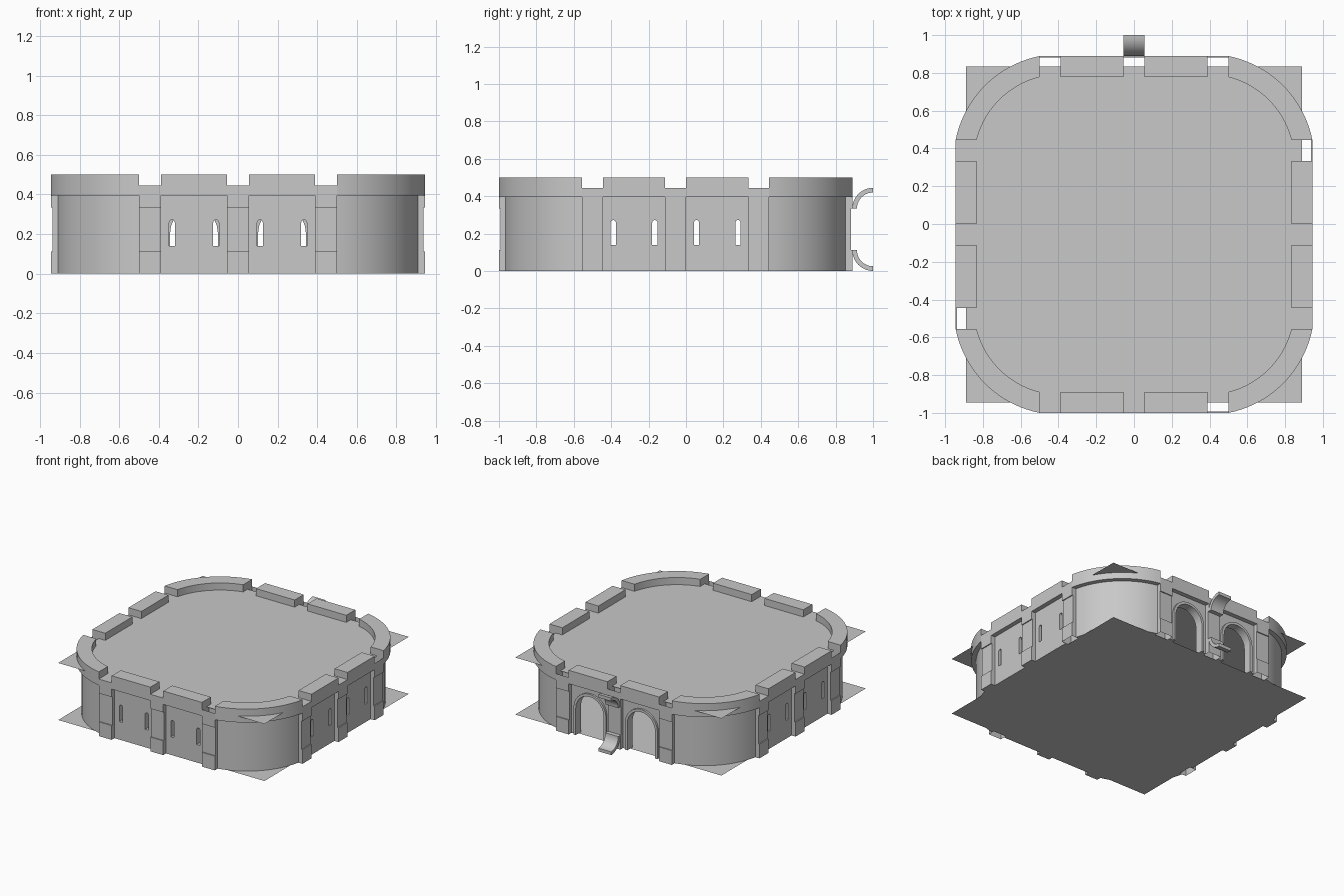
import bpy, bmesh
from math import pi, sin, cos, sqrt, asin
from mathutils import Matrix, Vector

cube = bpy.data.objects.get("Cube")
if cube:
    bpy.data.objects.remove(cube)

U = 1 / 9                 # building module
HALF = 8.5 * U            # half width of the building
CENTRE = Matrix.Translation((0, -U / 2, 0))
RECESS = 0.035            # walls sit behind piers and battlements
DEPTH = 0.05              # wall thickness
DECK = 4 * U
LEDGE = 0.395
TOP = 4.5 * U

stone = bpy.data.materials.new("grey_stone")
stone.use_nodes = True
stone.diffuse_color = (0.58, 0.58, 0.58, 1)
stone.node_tree.nodes["Principled BSDF"].inputs["Base Color"].default_value = (0.58, 0.58, 0.58, 1)


def side_matrix(k):
    return CENTRE @ Matrix.Rotation(k * pi / 2, 4, 'Z')


def solid(name, loops, place, push, matrix, open_ends=False):
    """Fill flat outlines (later ones are holes), then extrude by push."""
    bm = bmesh.new()
    for loop in loops:
        verts = [bm.verts.new(place(a, b)) for a, b in loop]
        for i, v in enumerate(verts):
            bm.edges.new((verts[i - 1], v))
    bmesh.ops.triangle_fill(bm, edges=bm.edges[:], use_beauty=True)
    if push:
        out = bmesh.ops.extrude_face_region(bm, geom=bm.faces[:], use_keep_orig=True)
        moved = [g for g in out["geom"] if isinstance(g, bmesh.types.BMVert)]
        bmesh.ops.translate(bm, verts=moved, vec=Vector(push))
        bmesh.ops.recalc_face_normals(bm, faces=bm.faces[:])
    bmesh.ops.dissolve_limit(bm, angle_limit=0.01, verts=bm.verts[:], edges=bm.edges[:])
    if open_ends:
        zs = (0, DECK)
        lids = [f for f in bm.faces
                if any(all(abs(v.co.z - z) < 1e-4 for v in f.verts) for z in zs)]
        bmesh.ops.delete(bm, geom=lids, context='FACES')
    bm.transform(matrix)
    mesh = bpy.data.meshes.new(name)
    bm.to_mesh(mesh)
    bm.free()
    for p in mesh.polygons:
        p.use_smooth = True
    mesh.set_sharp_from_angle(angle=0.5)
    mesh.materials.append(stone)
    obj = bpy.data.objects.new(name, mesh)
    bpy.context.collection.objects.link(obj)
    return obj


def rect(a0, b0, a1, b1):
    return [(a0, b0), (a1, b0), (a1, b1), (a0, b1)]


def arch(x, half, z0, spring, n=12):
    """Outline of a round-headed opening."""
    head = [(x + half * cos(pi * i / n), spring + half * sin(pi * i / n)) for i in range(n + 1)]
    return [(x - half, z0), (x + half, z0)] + head


def upright(y):
    return lambda a, b: (a, y, b)


def flat(z):
    return lambda a, b: (a, b, z)


def block(name, x0, y0, x1, y1, z0, z1, m):
    return solid(name, [rect(x0, y0, x1, y1)], flat(z0), (0, 0, z1 - z0), m)


def corner_arc(radius, n=20):
    """Arc about the corner centre, ending one module from its axes."""
    a0 = asin(U / radius)
    a1 = pi / 2 - a0
    c = 3.5 * U
    angles = [a0 + (a1 - a0) * i / n for i in range(n + 1)]
    return [(c + radius * cos(a), c + radius * sin(a)) for a in angles]


def corner_ring(name, outer, inner, z0, z1, m):
    pts = corner_arc(outer) + corner_arc(inner)[::-1]
    solid(name, [pts], flat(z0), (0, 0, z1 - z0), m)


# Floor and roof deck sheets
for name, z in (("floor", 0), ("roof_deck", DECK)):
    solid(name, [rect(-8 * U, -8 * U, 8 * U, 8 * U)], flat(z), None, CENTRE)

outer_radius = sqrt((5 * U) ** 2 + U ** 2)
inner_radius = sqrt((4 * U) ** 2 + U ** 2)
wall_y = -HALF + RECESS

for k, side in enumerate(("front", "left", "back", "right")):
    m = side_matrix(k)
    back = side == "back"

    # Rounded corner wall and its battlement
    corner_ring(side + "_corner_wall", outer_radius - RECESS,
                outer_radius - RECESS - DEPTH, 0, LEDGE, m)
    corner_ring(side + "_corner_battlement", outer_radius, inner_radius, LEDGE, TOP, m)

    # Piers: base, slightly recessed shaft and cap
    for x in (-4 * U, 0, 4 * U):
        f, s, b = -HALF, -HALF + 0.008, wall_y + DEPTH
        profile = [(b, 0), (f, 0), (f, U), (s, U), (s, 3 * U), (f, 3 * U), (f, DECK), (b, DECK)]
        solid(side + "_pier", [profile], lambda a, z, x=x: (x - U / 2, a, z),
              (U, 0, 0), m, open_ends=back or x > 0)

    for d in (-1, 1):
        x = d * 2 * U
        x0, x1 = x - 1.5 * U, x + 1.5 * U
        block(side + "_battlement", x0, -HALF, x1, -HALF + U, LEDGE, TOP, m)
        if back:
            # Gateway wall: outline runs around the open arch
            opening = arch(x, 0.12, 0, 0.21)
            outline = [(x0, 0), opening[0]] + opening[:2:-1] + [opening[2], opening[1],
                       (x1, 0), (x1, LEDGE), (x0, LEDGE)]
            clean = []
            for p in outline:
                if all((Vector(p) - Vector(q)).length > 1e-5 for q in clean):
                    clean.append(p)
            solid("gateway_wall", [clean], upright(wall_y), (0, DEPTH, 0), m)
            # Raised arch surround
            ring = arch(x, 0.14, 0, 0.21)[1:] + [(x - 0.14, 0), (x - 0.12, 0)]
            ring += arch(x, 0.12, 0, 0.21)[:2:-1] + [(x + 0.12, 0.21), (x + 0.12, 0)]
            clean = []
            for p in ring:
                if all((Vector(p) - Vector(q)).length > 1e-5 for q in clean):
                    clean.append(p)
            solid("arch_surround", [clean], upright(wall_y - 0.015), (0, 0.016, 0), m)
        else:
            # Wall with two arrow slits
            slits = [arch(d * t * U, 0.014, 0.14, 0.258, 8) for t in (1, 3)]
            solid(side + "_slit_wall", [rect(x0, 0, x1, LEDGE)] + slits,
                  upright(wall_y), (0, DEPTH, 0), m)

# Curled brackets on the back centre pier, mirrored top and bottom
for name, flip in (("upper_bracket", False), ("lower_bracket", True)):
    def curl(r, n=10):
        return [(1 - r * cos(pi / 2 * i / n), 3 * U + r * sin(pi / 2 * i / n)) for i in range(n + 1)]
    pts = curl(U) + curl(U - 0.025)[::-1]
    if flip:
        pts = [(y, DECK - z) for y, z in pts]
    solid(name, [pts], lambda y, z: (-U / 2, y, z), (U, 0, 0), Matrix.Identity(4))
